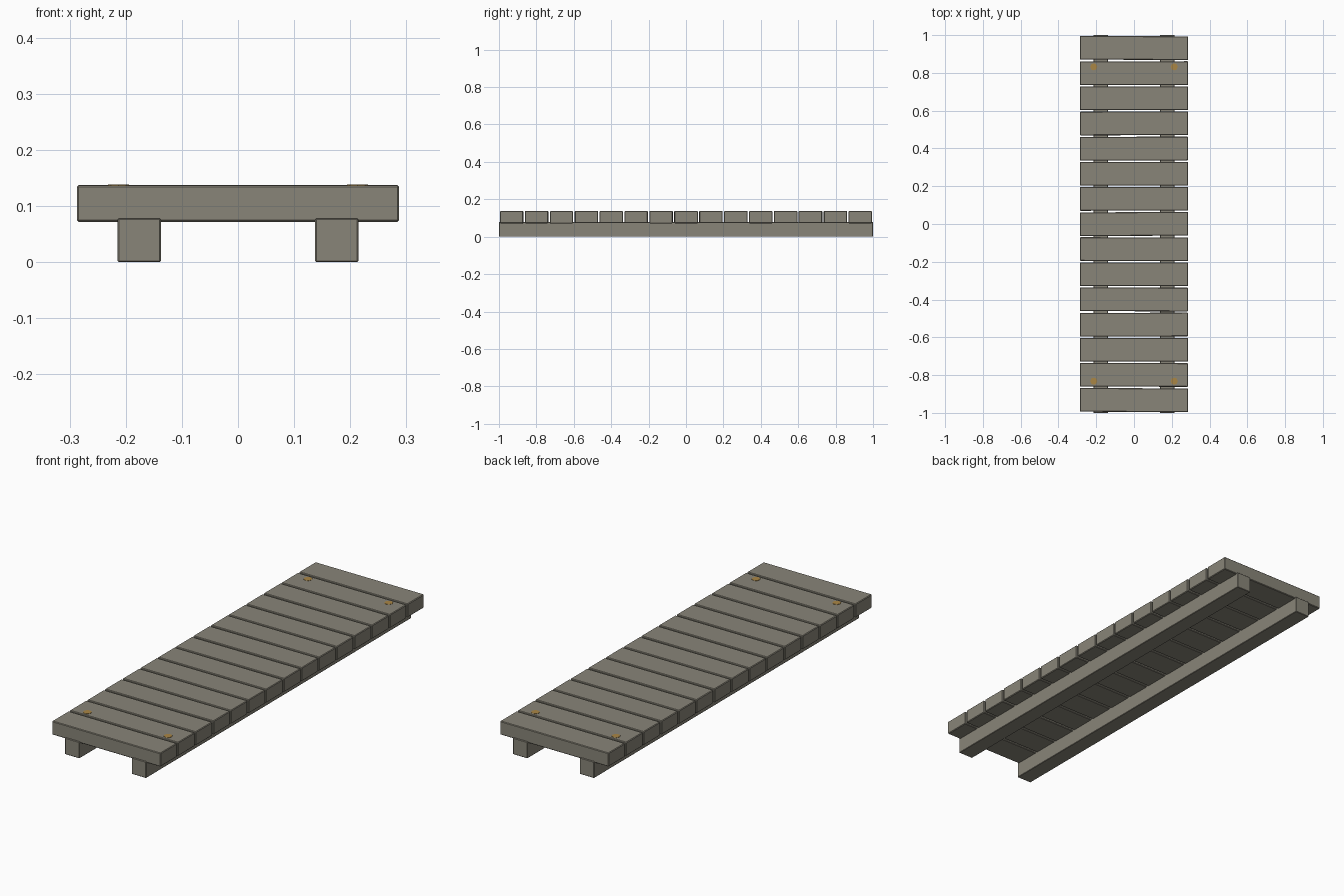
import bpy, random
from math import radians

if "Cube" in bpy.data.objects:
    bpy.data.objects.remove(bpy.data.objects["Cube"])

random.seed(4)


def material(name, color):
    m = bpy.data.materials.new(name)
    m.diffuse_color = color
    m.use_nodes = True
    m.node_tree.nodes["Principled BSDF"].inputs["Base Color"].default_value = m.diffuse_color
    return m


wood = material("weathered_wood", (0.25, 0.235, 0.19, 1))
brass = material("rusty_brass", (0.40, 0.24, 0.06, 1))


def box(name, center, size, bevel=0.002, tilt=0.0):
    bpy.ops.mesh.primitive_cube_add(size=1, location=center, rotation=(0, 0, tilt))
    ob = bpy.context.object
    ob.name = name
    ob.scale = size
    bpy.ops.object.transform_apply(location=False, rotation=False, scale=True)
    mod = ob.modifiers.new("worn_edges", "BEVEL")
    mod.width = bevel
    mod.segments = 1
    ob.data.materials.append(wood)
    return ob


# Two long support beams
for side, x in (("left", -0.176), ("right", 0.176)):
    box(f"{side}_beam", (x, 0, 0.039), (0.077, 2.0, 0.078))

# Fifteen cross planks with slight hand-laid unevenness
COUNT = 15
PITCH = 2.0 / COUNT
for i in range(COUNT):
    y = (i - (COUNT - 1) / 2) * PITCH
    y *= 0.9985
    box(f"plank_{i + 1:02d}", (0, y, 0.1045 + random.uniform(-0.0005, 0.0005)),
        (0.574, 0.125, 0.065), 0.003, radians(random.uniform(-0.2, 0.2)))

# Flush bolt heads near the four corners
for x in (-0.213, 0.213):
    for y in (-0.832, 0.832):
        bpy.ops.mesh.primitive_cylinder_add(vertices=8, radius=0.019, depth=0.012,
                                            location=(x, y, 0.1325))
        bolt = bpy.context.object
        bolt.name = f"bolt_{'left' if x < 0 else 'right'}_{'front' if y < 0 else 'back'}"
        bolt.data.materials.append(brass)
